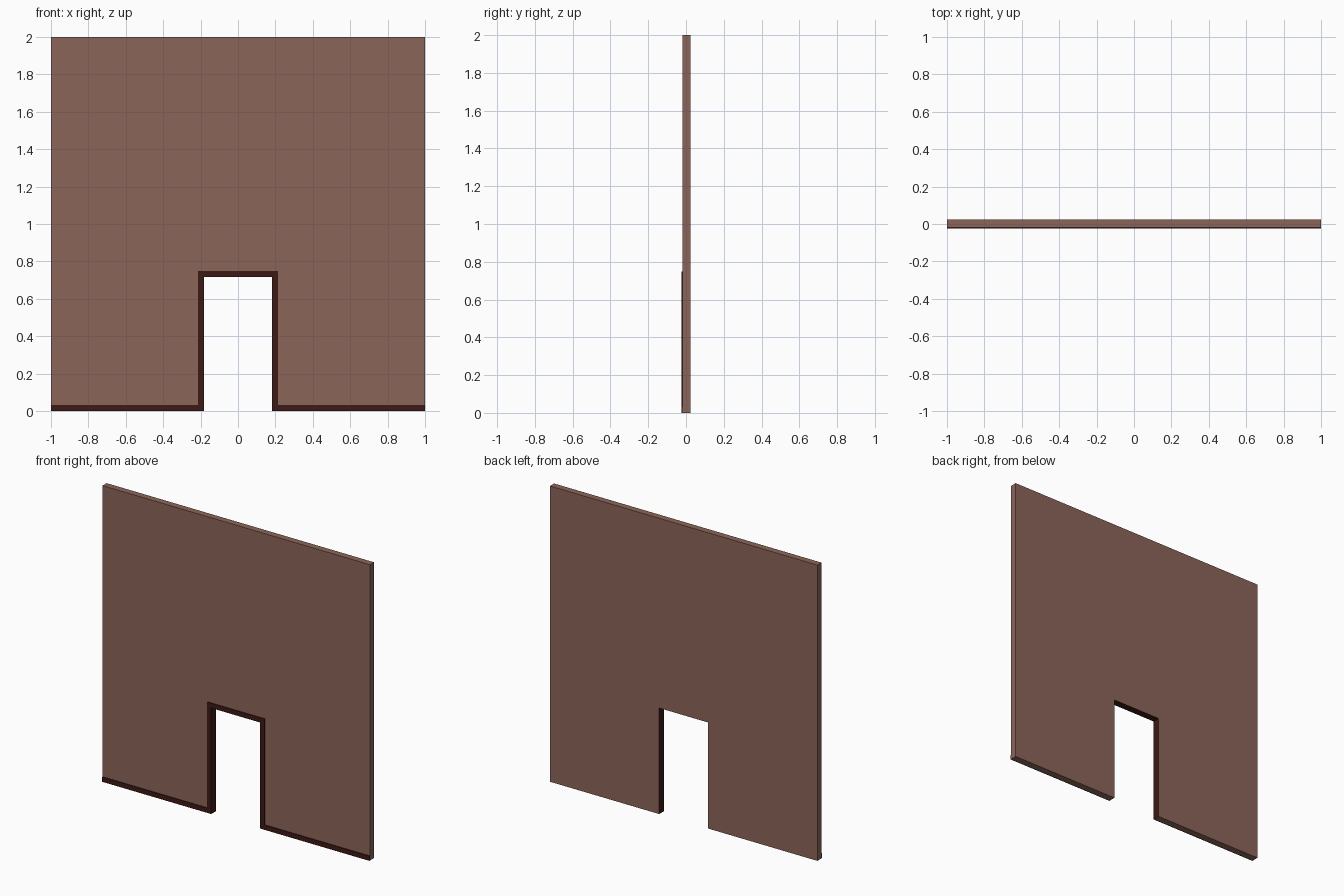
import bpy, bmesh

if "Cube" in bpy.data.objects:
    bpy.data.objects.remove(bpy.data.objects["Cube"])

W, DOOR_X, DOOR_Z = 1.0, 0.183, 0.717      # half width, opening half width, opening height
TRIM = 0.032                               # width of the trim band
BACK, FACE, FRONT = 0.025, -0.019, -0.025  # back of wall, front of wall, front of trim


def material(name, color):
    m = bpy.data.materials.new(name)
    m.diffuse_color = (*color, 1)
    m.use_nodes = True
    m.node_tree.nodes["Principled BSDF"].inputs["Base Color"].default_value = m.diffuse_color
    return m


def mirrored(half):
    """Close a right-hand outline with its mirror image."""
    return half + [(-x, z) for x, z in reversed(half)]


def slab(name, outline, y0, y1, mats):
    """Extrude an x-z outline from y0 to y1."""
    bm = bmesh.new()
    face = bm.faces.new([bm.verts.new((x, y0, z)) for x, z in outline])
    ext = bmesh.ops.extrude_face_region(bm, geom=[face])
    moved = [v for v in ext["geom"] if isinstance(v, bmesh.types.BMVert)]
    bmesh.ops.translate(bm, verts=moved, vec=(0, y1 - y0, 0))
    if face.is_valid and len(face.link_loops if hasattr(face, "link_loops") else []) < 0:
        bm.faces.remove(face)
    bmesh.ops.recalc_face_normals(bm, faces=bm.faces)
    me = bpy.data.meshes.new(name)
    bm.to_mesh(me)
    bm.free()
    for m in mats:
        me.materials.append(m)
    ob = bpy.data.objects.new(name, me)
    bpy.context.collection.objects.link(ob)
    return ob


plaster = material("wall_brown", (0.26, 0.13, 0.10))
dark = material("trim_dark_brown", (0.048, 0.010, 0.007))

# Wall panel with a doorway cut up from the floor
wall = slab("wall", mirrored([(DOOR_X, DOOR_Z), (DOOR_X, 0), (W, 0), (W, 2)]),
            FACE, BACK, [plaster, dark])

# Dark lining on the doorway's inner faces
for p in wall.data.polygons:
    c = p.center
    if abs(p.normal.y) < 0.5 and abs(c.x) < DOOR_X + 0.01 and c.z < DOOR_Z + 0.01:
        p.material_index = 1

# Skirting board and door frame in one raised band on the front
slab("skirting_and_door_frame",
     mirrored([(DOOR_X, DOOR_Z), (DOOR_X, 0), (W, 0), (W, TRIM),
               (DOOR_X + TRIM, TRIM), (DOOR_X + TRIM, DOOR_Z + TRIM)]),
     FRONT, FACE, [dark])
